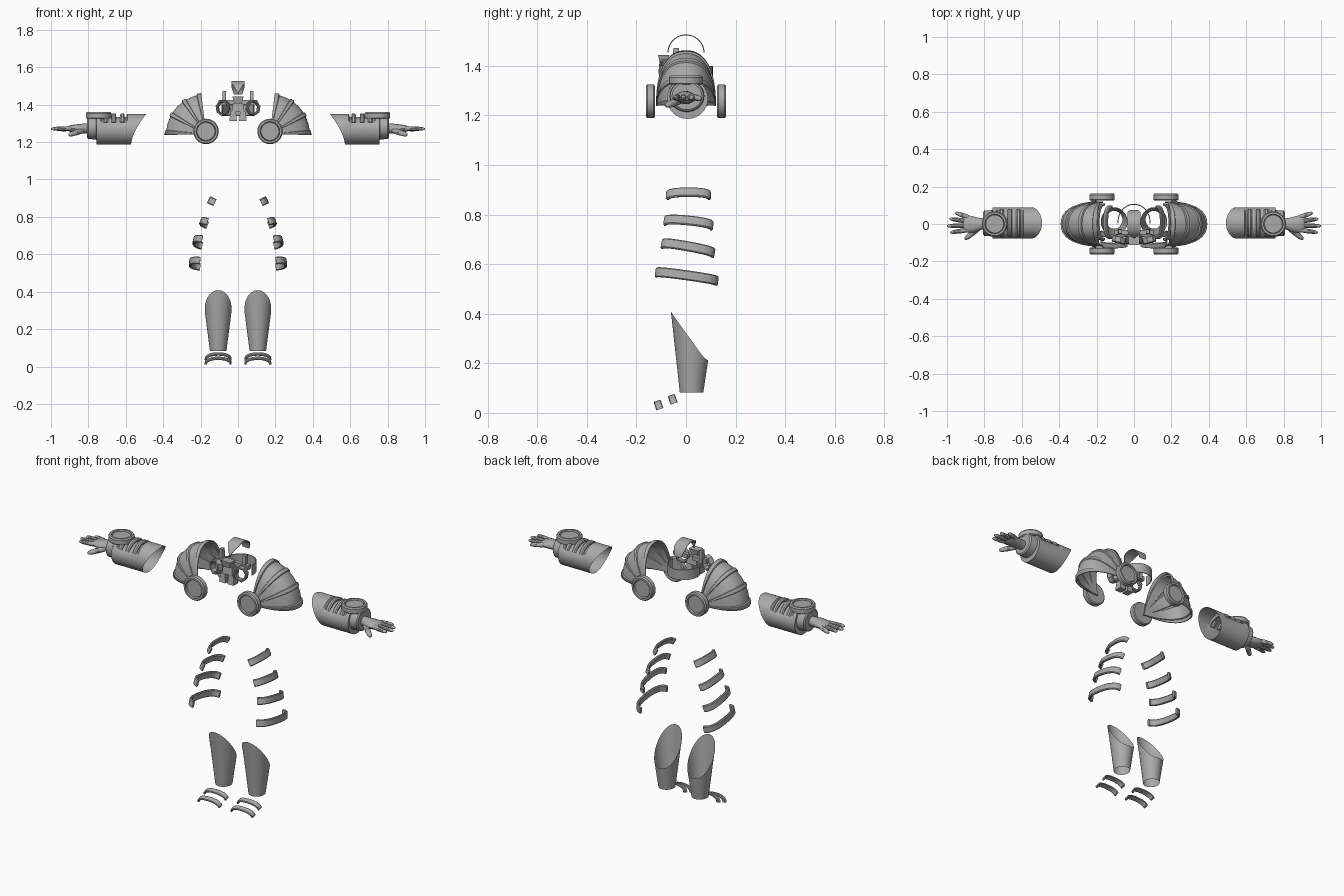
import bpy, bmesh, math
from mathutils import Vector as V
from math import sin, cos, pi, radians

if "Cube" in bpy.data.objects:
    bpy.data.objects.remove(bpy.data.objects["Cube"])

grey = bpy.data.materials.new("armour grey")
grey.diffuse_color = (0.4, 0.4, 0.4, 1)
grey.use_nodes = True
grey.node_tree.nodes["Principled BSDF"].inputs["Base Color"].default_value = grey.diffuse_color


def loft(name, rings, closed=True, caps=True, mirror=True, thick=0, loop=False):
    """Skin a list of point rings; the far side comes from a mirror."""
    bm = bmesh.new()
    rows = [[bm.verts.new(p) for p in r] for r in rings]
    n = len(rows[0])
    pairs = list(zip(rows, rows[1:])) + ([(rows[-1], rows[0])] if loop else [])
    for a, b in pairs:
        for i in range(n if closed else n - 1):
            j = (i + 1) % n
            bm.faces.new((a[i], a[j], b[j], b[i]))
    if caps and closed and not loop:
        bm.faces.new(rows[0])
        bm.faces.new(rows[-1])
    bmesh.ops.remove_doubles(bm, verts=bm.verts, dist=1e-5)
    bmesh.ops.recalc_face_normals(bm, faces=bm.faces)
    me = bpy.data.meshes.new(name)
    bm.to_mesh(me)
    bm.free()
    me.materials.append(grey)
    me.shade_smooth()
    me.set_sharp_from_angle(angle=radians(35))
    ob = bpy.data.objects.new(name, me)
    bpy.context.collection.objects.link(ob)
    if thick:
        m = ob.modifiers.new("shell", 'SOLIDIFY')
        m.thickness = thick
    if mirror:
        m = ob.modifiers.new("mirror", 'MIRROR')
        m.use_mirror_merge = False
    return ob


def spow(v, e):
    return math.copysign(abs(v) ** e, v)


def band(name, c, out, along, a0, a1, width, thick, n=20, e=1.0, **kw):
    """Curved strap: an elliptic arc with a chamfered rectangular section."""
    c, out, along = V(c), V(out), V(along)
    w = out.cross(along).normalized()
    k = thick * .3
    rings = []
    for i in range(n + (0 if kw.get("loop") else 1)):
        a = radians(a0 + (a1 - a0) * i / n)
        p = c + out * spow(cos(a), e) + along * spow(sin(a), e)
        nrm = (out.normalized() * cos(a) / out.length
               + along.normalized() * sin(a) / along.length).normalized()
        h = (width(i / n) if callable(width) else width) / 2
        sec = [(h, 0), (h, -thick + k), (h - k, -thick), (k - h, -thick),
               (-h, k - thick), (-h, -k), (k - h, 0), (h - k, 0)]
        sec[0] = (h, -k)
        rings.append([p + w * u + nrm * v for u, v in sec])
    return loft(name, rings, **kw)


def wheel(name, c, axis, r, h):
    """Turned disc with a raised rim."""
    axis = V(axis)
    u = V((1, 0, 0))
    v = axis.cross(u)
    prof = [(0, .8), (.70, .8), (.73, .6), (.77, 1), (.92, 1), (1, .8),
            (1, .12), (.92, 0), (0, 0)]
    rings = [[V(c) + axis * (q * h) + (u * cos(t) + v * sin(t)) * (p * r)
              for t in [2 * pi * k / 36 for k in range(36)]] for p, q in prof]
    return loft(name, rings, caps=False)


def tube(name, stations, n=16, **kw):
    """Ellipses along x: (x, y, z, half y, half z)."""
    return loft(name, [[(x, y + ry * cos(2 * pi * k / n), z + rz * sin(2 * pi * k / n))
                        for k in range(n)] for x, y, z, ry, rz in stations], **kw)


def box(name, c, half, mirror=True, taper=1.0):
    x, y, z = c
    a, b, d = half
    sq = [(-1, -1), (1, -1), (1, 1), (-1, 1)]
    return loft(name, [[(x + i * a * f, y + j * b * f, z + s * d) for i, j in sq]
                       for s, f in ((-1, 1), (1, taper))], mirror=mirror)


# shoulder pads: arches fanned about a y axis, with raised ribs
rings = []
stops = [(-1, .008), (5, .008), (6, 0), (16, 0), (26, 0), (27, .007), (32, .007), (33, 0),
         (43, 0), (53, 0), (54, .007), (59, .007), (60, 0), (68, 0), (76, 0),
         (77, .008), (83, .008)]
for deg, up in stops:
    f = radians(deg)
    row = []
    for k in range(33):
        a = pi * k / 32
        r = (.214 + up) * sin(a) ** .85
        row.append((.17 + r * cos(f), -(.116 + up * .6) * spow(cos(a), .85), 1.242 + r * sin(f)))
    rings.append(row)
loft("shoulder_pad", rings, closed=False, thick=.006)

# round bosses on the pads, front and back
for s, nm in ((-1, "front"), (1, "back")):
    wheel("shoulder_boss_" + nm, (.171, s * .126, 1.257), (0, s, 0), .068, .036)

# forearm cuff with scooped elbow end and a lowered bed for the ridges
rings = []
for x, top in ((0, .082), (.25, .082), (.5, .082), (.592, .082), (.598, .066), (.66, .066),
               (.728, .066), (.734, .082), (.757, .08)):
    row = []
    for k in range(40):
        a = 2 * pi * k / 40
        y, z = .006 + .083 * cos(a), 1.268 + (top if sin(a) > 0 else .082) * sin(a)
        x0 = .572 - .082 * ((z - 1.184) / .168) ** 1.6 if z > 1.184 else .572
        row.append((x0 + (.592 - x0) * x / .592 if x < .592 else x, y, z))
    rings.append(row)
loft("forearm_cuff", rings, caps=False)
tube("cuff_end", [(.75, .006, 1.268, .083, .082), (.757, .006, 1.268, .083, .082),
                  (.758, .004, 1.278, .07, .064), (.80, .004, 1.278, .068, .062),
                  (.806, .004, 1.278, .06, .055)], n=32)
for x in (.618, .663, .708):
    band("cuff_ridge", (x, .006, 1.268), (0, 0, .085), (0, .085, 0), -62, 62, .024, .02)
wheel("wrist_boss", (.745, 0, 1.325), (0, 0, 1), .068, .036)

# hand
tube("palm", [(.78, 0, 1.272, .028, .026), (.82, 0, 1.272, .031, .027),
              (.85, -.003, 1.272, .041, .025), (.885, 0, 1.272, .047, .02),
              (.905, .002, 1.272, .044, .015), (.915, .002, 1.271, .036, .008)])


def finger(name, a, b, r):
    a, b = V(a), V(b)
    d = (b - a).normalized()
    u = d.cross(V((0, 0, 1))).normalized()
    v = u.cross(d)
    prof = [(0, .8), (.1, 1), (.45, 1), (.8, .85), (.94, .6), (1, .2)]
    loft(name, [[a.lerp(b, t) + (u * cos(k * pi / 5) + v * sin(k * pi / 5)) * r * q
                 for k in range(10)] for t, q in prof])


for nm, y, tip in (("little", .036, (.955, .06, 1.266)), ("ring", .014, (.987, .028, 1.27)),
                   ("middle", -.009, (1.0, -.01, 1.271)), ("index", -.031, (.983, -.046, 1.272))):
    finger(nm + "_finger", (.885, y, 1.273), tip, .0125)
finger("thumb", (.83, -.022, 1.262), (.905, -.082, 1.238), .015)

# thigh bands: (end x, y mid, z, half length, depth, tilt, slope)
for x, y, z, h, d, tilt, sl in ((.122, .01, .875, .09, .04, 27, 0), (.16, .01, .763, .1, .045, 20, -.1),
                                (.188, .008, .662, .108, .054, 12, -.18),
                                (.198, .003, .549, .127, .064, 6, -.14)):
    t = radians(tilt)
    band("thigh_band", (x, y, z), (d * cos(t), 0, d * sin(t)), (0, h, h * sl),
         -88, 88, .04, .014, n=24, e=.8)

# shin guards: flared tubes cut lower at the back
rings = []
for i in range(13):
    row = []
    for k in range(40):
        a = 2 * pi * k / 40
        s = (1 - cos(a)) / 2
        top = .212 + .196 * (1 - s) ** 1.4
        z = .083 + (top - .083) * i / 12
        q = z - .083
        f, b = -.025 - .11 * q, .07 + .15 * min(q, .2)
        row.append((.106 + (.044 + .13 * q) * sin(a), f + (b - f) * s, z))
    rings.append(row)
loft("shin_guard", rings, caps=False)

# foot straps
for y, z in ((-.105, .015), (-.048, .038)):
    band("foot_strap", (.106, y, z), (0, -.012, .034), (.072, 0, 0), -90, 90, .03, .011, n=24, e=.9)

# head: crest strip, neck band, face guard and cheek links
band("crest", (0, 0, 1.452), (0, 0, .075), (0, -.075, 0), -88, 88,
     lambda t: .072 * min(1, max(.1, (1 - t) * 3.2)) * min(1, .6 + t * 2), .004,
     n=28, mirror=False)
band("neck_band", (0, .012, 1.37), (0, .096, 0), (.088, 0, 0), -95, 95, .06, .005, mirror=False)
box("face_guard", (0, -.075, 1.385), (.034, .025, .022), mirror=False, taper=.8)
box("nose_guard", (0, -.09, 1.425), (.02, .015, .018), mirror=False, taper=1.5)
box("jaw_plate", (.026, -.085, 1.338), (.02, .022, .025), taper=.75)
band("cheek_link", (.08, -.085, 1.383), (.036, .01, .008), (-.008, 0, .042), 0, 360, .035, .012,
     n=8, loop=True)
box("cheek_rod", (.074, -.04, 1.435), (.011, .014, .038), taper=.8)
box("cheek_bar", (.06, -.045, 1.412), (.045, .012, .012))
